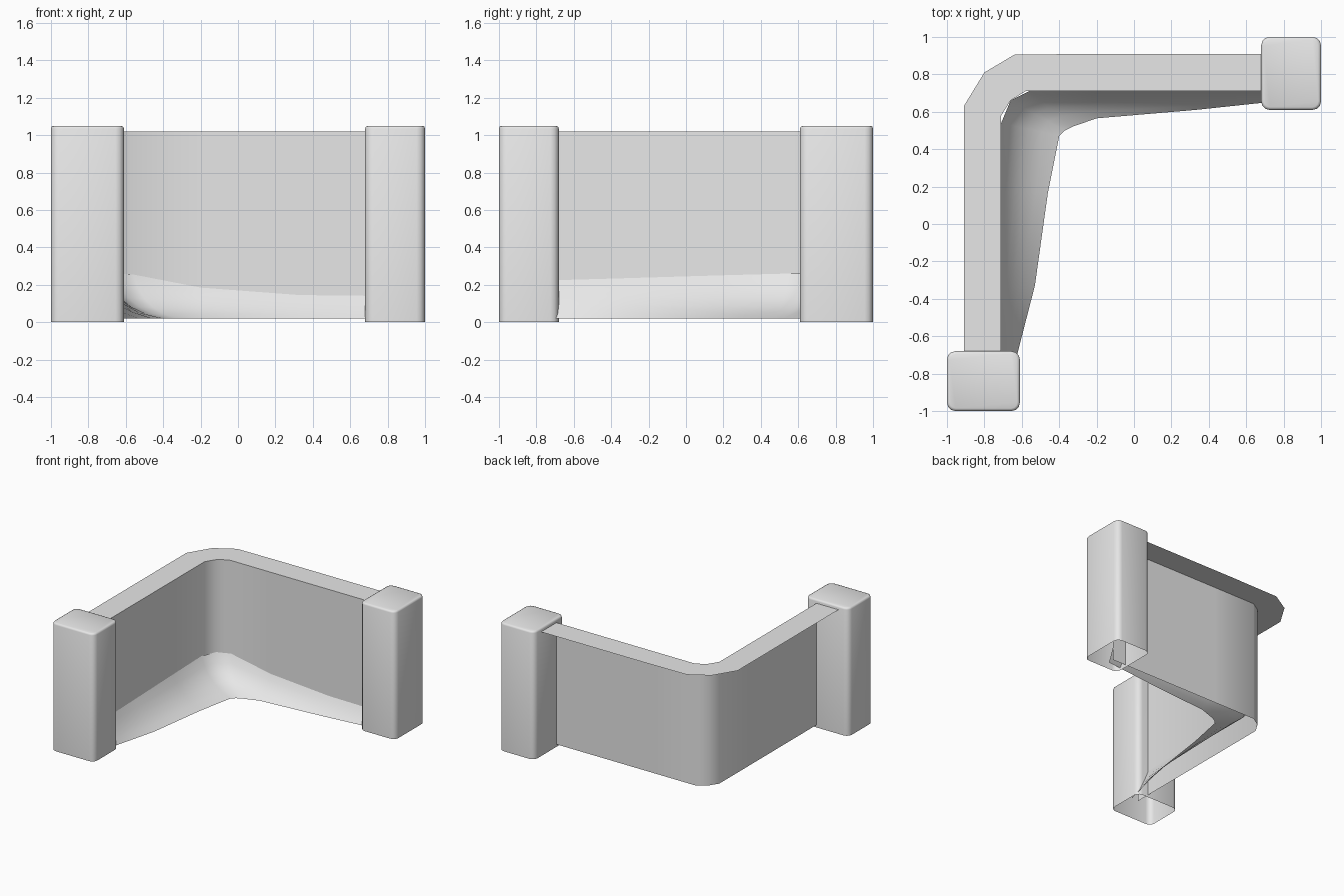
import bpy
import bmesh
import math
from mathutils import Vector

cube = bpy.data.objects.get("Cube")
if cube:
    bpy.data.objects.remove(cube, do_unlink=True)

# One plain stone colour for everything
stone = bpy.data.materials.new("light_grey_stone")
stone.use_nodes = True
colour = (0.8, 0.8, 0.8, 1.0)
stone.diffuse_color = colour
stone.node_tree.nodes["Principled BSDF"].inputs["Base Color"].default_value = colour


def finish(name, bm, angle=45):
    mesh = bpy.data.meshes.new(name)
    bm.to_mesh(mesh)
    bm.free()
    mesh.materials.append(stone)
    obj = bpy.data.objects.new(name, mesh)
    bpy.context.collection.objects.link(obj)
    bpy.ops.object.select_all(action="DESELECT")
    obj.select_set(True)
    bpy.context.view_layer.objects.active = obj
    bpy.ops.object.shade_smooth_by_angle(angle=math.radians(angle))
    return obj


def loft(name, rows):
    """Skin a grid of points with quads."""
    bm = bmesh.new()
    grid = [[bm.verts.new(p) for p in row] for row in rows]
    for a, b in zip(grid, grid[1:]):
        for i in range(len(a) - 1):
            bm.faces.new((a[i], a[i + 1], b[i + 1], b[i]))
    return finish(name, bm)


# Rounded end posts, hollow and open at the bottom
def post(name, low, high, height=1.05):
    bm = bmesh.new()
    bmesh.ops.create_cube(bm, size=1)
    for v in bm.verts:
        v.co = Vector((high[0] if v.co.x > 0 else low[0],
                       high[1] if v.co.y > 0 else low[1],
                       height if v.co.z > 0 else 0))
    upright = [e for e in bm.edges if abs(e.verts[0].co.z - e.verts[1].co.z) > 0.5]
    bmesh.ops.bevel(bm, geom=upright, offset=0.045, segments=3,
                    profile=0.5, affect="EDGES")
    rim = [e for e in bm.edges if min(v.co.z for v in e.verts) > height - 0.001]
    bmesh.ops.bevel(bm, geom=rim, offset=0.015, segments=2,
                    profile=0.5, affect="EDGES")
    bm.normal_update()
    bottom = [f for f in bm.faces if f.normal.z < -0.9]
    bmesh.ops.delete(bm, geom=bottom, context="FACES")
    return finish(name, bm, 50)


post("left_post", (0.68, 0.61), (1, 1))
post("right_post", (-1, -1), (-0.61, -0.68))

# Wall sheet following the inner line, and the cap overhanging its back
inner = [(-0.71, -0.8), (-0.71, 0.58), (-0.66, 0.66), (-0.58, 0.71), (-0.2, 0.71), (0.8, 0.71)]
outer = [(-0.91, -0.8), (-0.91, 0.63), (-0.8, 0.81), (-0.64, 0.905), (-0.2, 0.91), (0.8, 0.91)]
top, base = 1.02, 0.02
loft("wall", [[(x, y, top) for x, y in inner], [(x, y, base) for x, y in inner]][::-1])
loft("wall_cap", [[(x, y, top) for x, y in inner], [(x, y, top) for x, y in outer]])

# Sloping foot: wall point, foot point, height on the wall, hollowness
stations = [
    ((-0.71, -0.8), (-0.65, -0.8), 0.22, 0.1),
    ((-0.71, -0.68), (-0.62, -0.68), 0.225, 0.1),
    ((-0.71, -0.33), (-0.53, -0.33), 0.235, 0.3),
    ((-0.71, 0.17), (-0.46, 0.17), 0.25, 0.7),
    ((-0.71, 0.54), (-0.4, 0.47), 0.26, 1),
    ((-0.66, 0.66), (-0.37, 0.5), 0.26, 1),
    ((-0.56, 0.71), (-0.33, 0.52), 0.255, 1),
    ((-0.2, 0.71), (-0.2, 0.565), 0.185, 0.5),
    ((0.33, 0.71), (0.33, 0.61), 0.145, 0.2),
    ((0.8, 0.71), (0.8, 0.66), 0.14, 0.1),
]
steps = 5
rows = []
for wall, foot, height, hollow in stations:
    start = Vector((*wall, height))
    end = Vector((*foot, base))
    corner = Vector((*wall, base))
    middle = start.lerp(end, 0.5).lerp(corner, 0.6 * hollow)
    row = []
    for i in range(steps + 1):
        t = i / steps
        row.append(start * (1 - t) ** 2 + middle * 2 * t * (1 - t) + end * t * t)
    rows.append(row)
loft("sloping_foot", rows)
